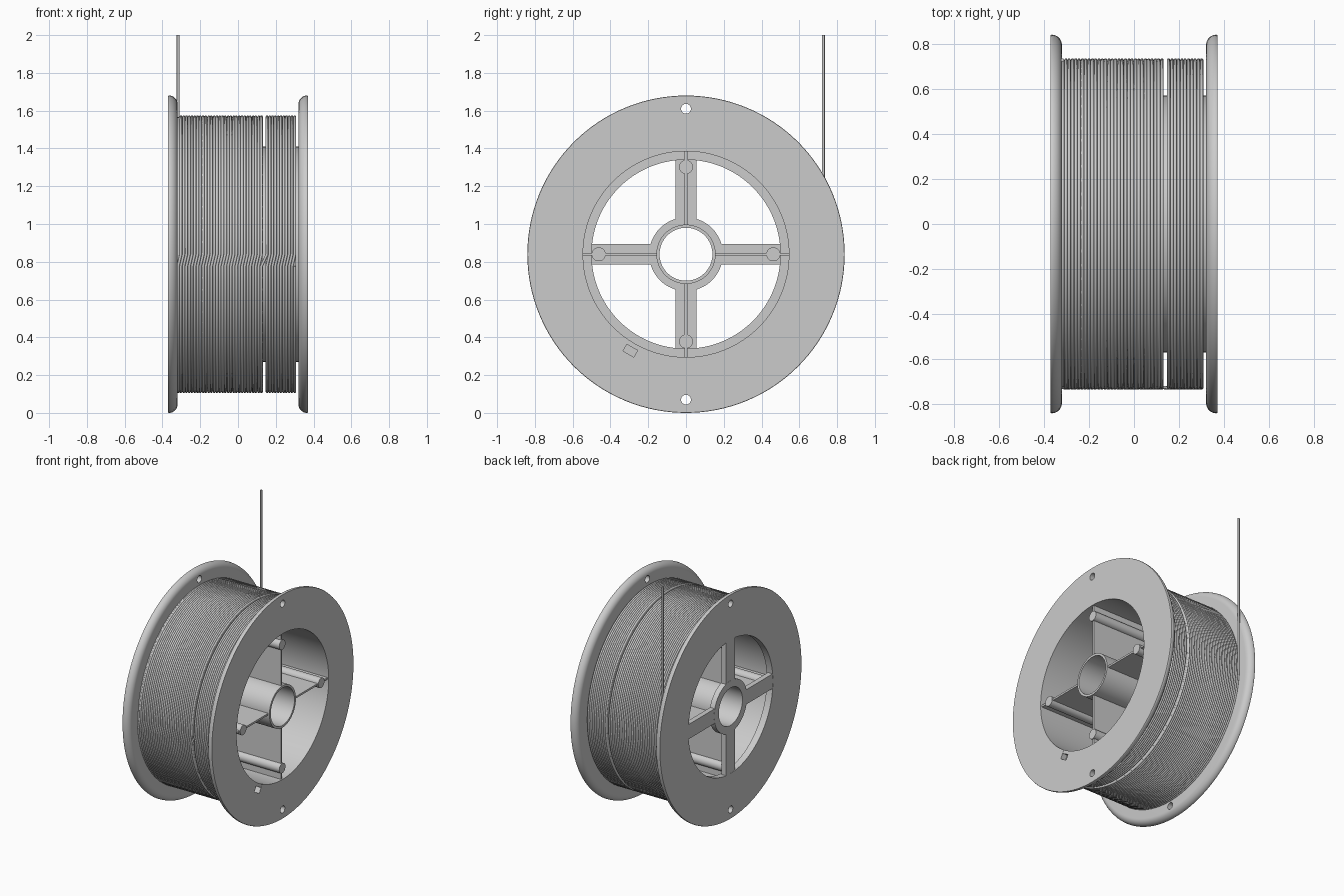
import bpy, bmesh
from math import sin, cos, pi, radians
from mathutils import Matrix, Vector

if "Cube" in bpy.data.objects:
    bpy.data.objects.remove(bpy.data.objects["Cube"])

CZ = 0.84        # height of the spool axis
SEG = 128


def finish(name, bm):
    bmesh.ops.recalc_face_normals(bm, faces=bm.faces)
    me = bpy.data.meshes.new(name)
    bm.to_mesh(me)
    bm.free()
    ob = bpy.data.objects.new(name, me)
    bpy.context.collection.objects.link(ob)
    return ob


def smooth(ob):
    bpy.ops.object.select_all(action='DESELECT')
    ob.select_set(True)
    bpy.context.view_layer.objects.active = ob
    bpy.ops.object.shade_smooth_by_angle(angle=radians(30))
    return ob


def lathe(name, profile, seg=SEG):
    """Closed (x, radius) profile turned around the spool axis."""
    bm = bmesh.new()
    rings = []
    for i in range(seg):
        a = 2 * pi * i / seg
        rings.append([bm.verts.new((x, r * cos(a), CZ + r * sin(a))) for x, r in profile])
    n = len(profile)
    for i in range(seg):
        p, q = rings[i], rings[(i + 1) % seg]
        for j in range(n):
            k = (j + 1) % n
            bm.faces.new((p[j], p[k], q[k], q[j]))
    return finish(name, bm)


def tube(name, x0, x1, r0, r1, seg=SEG):
    return smooth(lathe(name, [(x0, r0), (x1, r0), (x1, r1), (x0, r1)], seg))


def radial(angle, r, x):
    """Frame at radius r and given angle: local y points outward, local x runs along the axis."""
    return (Matrix.Translation((0, 0, CZ)) @ Matrix.Rotation(angle, 4, 'X')
            @ Matrix.Translation((x, r, 0)))


def box(name, mat, size):
    bm = bmesh.new()
    bmesh.ops.create_cube(bm, size=1, matrix=mat @ Matrix.Diagonal((*size, 1)))
    return finish(name, bm)


def rod(name, mat, radius, length, seg=24):
    bm = bmesh.new()
    bmesh.ops.create_cone(bm, cap_ends=True, segments=seg, radius1=radius, radius2=radius,
                          depth=length, matrix=mat @ Matrix.Rotation(pi / 2, 4, 'Y'))
    return finish(name, bm)


def cut(ob, cutter):
    cutter.hide_render = True
    mod = ob.modifiers.new("cut", 'BOOLEAN')
    mod.operation = 'DIFFERENCE'
    mod.solver = 'EXACT'
    mod.object = cutter
    bpy.context.view_layer.objects.active = ob
    bpy.ops.object.modifier_apply(modifier=mod.name)
    bpy.data.objects.remove(cutter)


# Flanges: flat outside, rounded rim on the inner side, two small holes each
for name, s, bore in (("left_flange", -1, 0.5), ("right_flange", 1, 0.545)):
    prof = [(s * 0.37, bore), (s * 0.32, bore)]
    for i in range(9):
        a = pi / 2 * i / 8
        prof.append((s * (0.365 - 0.045 * cos(a)), 0.795 + 0.045 * sin(a)))
    prof.append((s * 0.37, 0.838))
    flange = lathe(name, prof)
    for ang in (pi / 2, -pi / 2):
        cut(flange, rod("hole_cutter", radial(ang, 0.77, s * 0.345), 0.026, 0.2))
    if s > 0:
        # wire notch at the bore edge
        cut(flange, box("notch_cutter", radial(radians(240), 0.57, 0.36), (0.06, 0.08, 0.065)))
    smooth(flange)

# Barrel and hub
tube("barrel", -0.36, 0.369, 0.545, 0.57)
tube("hub_tube", -0.37, 0.37, 0.14, 0.157, 64)
tube("hub_plate", -0.37, -0.33, 0.14, 0.195, 64)

# Spokes, ribs and posts, four of each
for i in range(4):
    ang = i * pi / 2
    box(f"spoke_{i}", radial(ang, 0.34, -0.35), (0.038, 0.34, 0.11))
    box(f"rib_{i}", radial(ang, 0.35, 0.01), (0.70, 0.395, 0.014))
    smooth(rod(f"post_{i}", radial(ang, 0.462, 0.005), 0.037, 0.725))

# Packed wire below the top layer, with a narrow gap
tube("winding_core_left", -0.32, 0.131, 0.57, 0.726)
tube("winding_core_right", 0.146, 0.307, 0.57, 0.726)

# Top wire layer: flat turns that step sideways at the front, ending in an upright tail
PITCH, R, STEPS = 0.0147, 0.7275, 72
xs = [-0.317 + PITCH * i for i in range(43) if i != 31]
pts = [(xs[0], R, 2.0)]
for j in range((len(xs) - 1) * STEPS + STEPS // 2):
    a = 2 * pi * j / STEPS
    pts.append((xs[(j + STEPS // 2) // STEPS], R * cos(a), CZ - R * sin(a)))
cu = bpy.data.curves.new("wire", 'CURVE')
cu.dimensions = '3D'
cu.bevel_depth = 0.0075
cu.bevel_resolution = 2
cu.use_fill_caps = True
sp = cu.splines.new('POLY')
sp.points.add(len(pts) - 1)
for p, co in zip(sp.points, pts):
    p.co = (*co, 1)
wire = bpy.data.objects.new("wire", cu)
bpy.context.collection.objects.link(wire)
